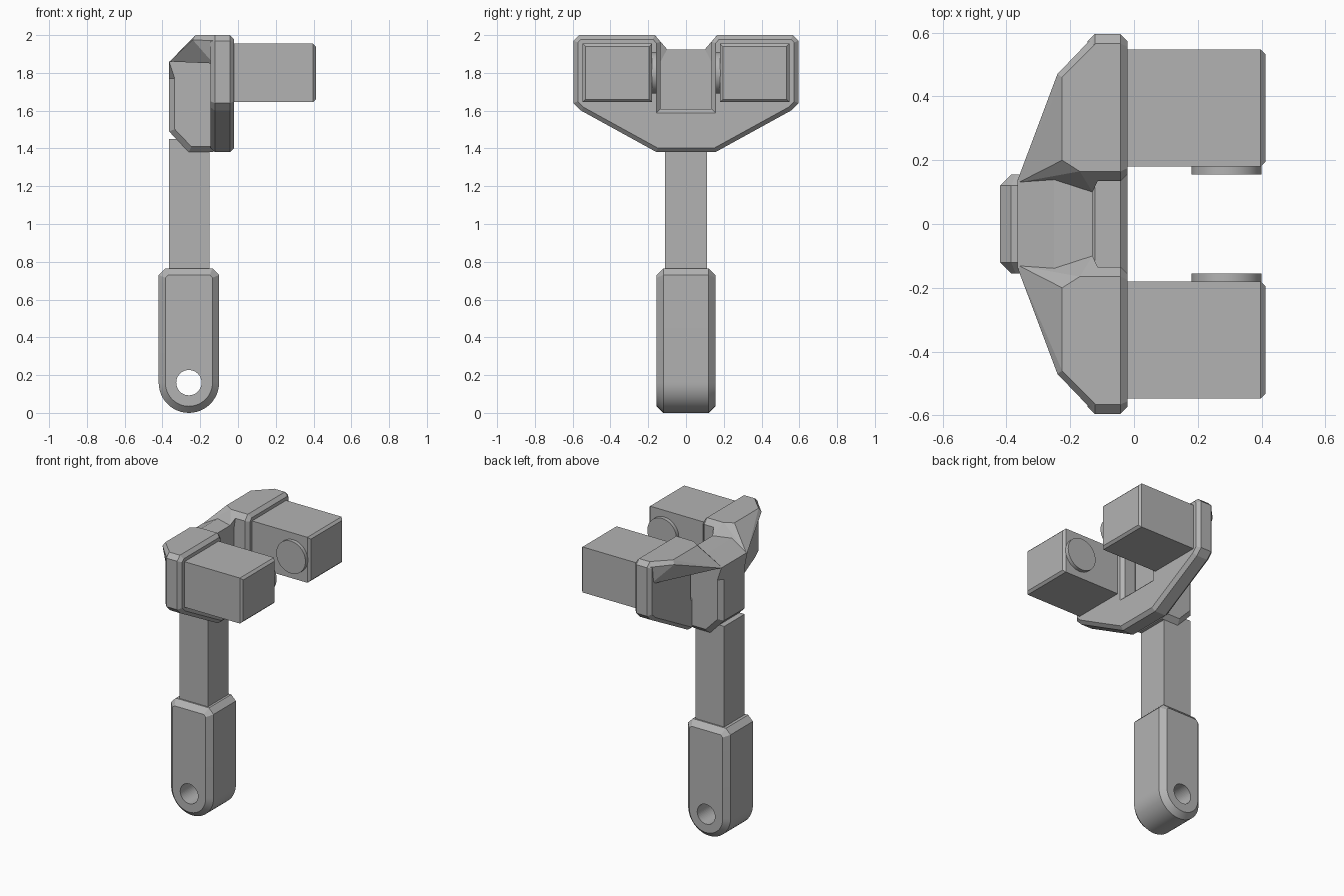
import bpy, bmesh, math
from mathutils import Matrix, Vector

cube = bpy.data.objects.get("Cube")
if cube:
    bpy.data.objects.remove(cube, do_unlink=True)

GREY = (0.45, 0.45, 0.45, 1)
grey = bpy.data.materials.new("plain grey")
grey.use_nodes = True
grey.diffuse_color = GREY
grey.node_tree.nodes["Principled BSDF"].inputs["Base Color"].default_value = GREY


def finish(name, bm, smooth=False):
    bmesh.ops.recalc_face_normals(bm, faces=bm.faces)
    mesh = bpy.data.meshes.new(name)
    bm.to_mesh(mesh)
    bm.free()
    mesh.materials.append(grey)
    ob = bpy.data.objects.new(name, mesh)
    bpy.context.collection.objects.link(ob)
    if smooth:
        bpy.ops.object.select_all(action='DESELECT')
        ob.select_set(True)
        bpy.context.view_layer.objects.active = ob
        bpy.ops.object.shade_smooth_by_angle(angle=math.radians(30))
    return ob


def chamfer(bm, width, rule):
    edges = [e for e in bm.edges if rule(e.verts[0].co, e.verts[1].co)]
    bmesh.ops.bevel(bm, geom=edges, offset=width, segments=1, affect='EDGES')


def extrude(points, axis, low, high):
    """Extrude a profile along x (points are y, z) or y (points are x, z)."""
    bm = bmesh.new()
    place = (lambda a, b: (low, a, b)) if axis == 0 else (lambda a, b: (a, low, b))
    face = bm.faces.new([bm.verts.new(place(a, b)) for a, b in points])
    new = bmesh.ops.extrude_face_region(bm, geom=[face])["geom"]
    shift = Vector((0, 0, 0))
    shift[axis] = high - low
    bmesh.ops.translate(bm, vec=shift, verts=[v for v in new if isinstance(v, bmesh.types.BMVert)])
    return bm


def box(x, y, z):
    return extrude([(x[0], z[0]), (x[1], z[0]), (x[1], z[1]), (x[0], z[1])], 1, *y)


def drum(name, radius, depth, centre, smooth=True):
    bm = bmesh.new()
    bmesh.ops.create_cone(bm, cap_ends=True, segments=48, radius1=radius, radius2=radius, depth=depth,
                          matrix=Matrix.Translation(centre) @ Matrix.Rotation(math.pi / 2, 4, 'X'))
    return finish(name, bm, smooth)


# Grip with a rounded lower end, chamfered rims and a hanging hole
R, CX = 0.16, -0.26
arc = [(CX + R * math.cos(t), R + R * math.sin(t))
       for t in (math.pi + math.pi * i / 24 for i in range(25))]
bm = extrude(arc + [(CX + R, 0.73), (CX + 0.125, 0.765), (CX - 0.125, 0.765), (CX - R, 0.73)],
             1, -0.155, 0.155)
chamfer(bm, 0.035, lambda a, b: abs(a.y - b.y) < 0.001)
grip = finish("grip", bm, True)
cutter = drum("hole_cutter", 0.067, 0.6, (CX, 0, 0.16), False)
cutter.hide_render = True
cut = grip.modifiers.new("hole", 'BOOLEAN')
cut.operation, cut.solver, cut.object = 'DIFFERENCE', 'EXACT', cutter
bpy.context.view_layer.objects.active = grip
bpy.ops.object.modifier_apply(modifier=cut.name)
bpy.data.objects.remove(cutter, do_unlink=True)

# Square shaft
finish("shaft", box((-0.365, -0.15), (-0.11, 0.11), (0.7, 1.45)))

# Cross plate with a slot in the top, chamfered front and back
half = [(0.155, 1.38), (0.555, 1.6), (0.595, 1.64), (0.595, 1.97), (0.565, 2.0),
        (0.165, 2.0), (0.135, 1.965), (0.135, 1.61)]
bm = extrude(half + [(-y, z) for y, z in reversed(half)], 0, -0.145, -0.02)
chamfer(bm, 0.022, lambda a, b: abs(a.x - b.x) < 0.001)
finish("cross_plate", bm)

# Spine behind the plate, chamfered along its lower back rim
bm = extrude([(-0.13, 1.38), (-0.26, 1.38), (-0.365, 1.49), (-0.365, 1.77),
              (-0.365, 1.86), (-0.25, 1.925), (-0.13, 1.925)], 1, -0.14, 0.14)
chamfer(bm, 0.03, lambda a, b: abs(a.y - b.y) < 0.001 and max(a.z, b.z) < 1.8)
finish("spine", bm)

# Flared hoods, jaw blocks and contact discs on both sides
hood = [(-0.12, 0.565, 2), (-0.225, 0.46, 2), (-0.225, 0.2, 2), (-0.17, 0.165, 2), (-0.1, 0.165, 2),
        (-0.12, 0.595, 1.97), (-0.24, 0.47, 1.975), (-0.24, 0.26, 1.975),
        (-0.13, 0.57, 1.85), (-0.13, 0.14, 1.85), (-0.362, 0.145, 1.86),
        (-0.362, 0.13, 1.86), (-0.13, 0.1, 1.925)]
for side, s in (("left", 1), ("right", -1)):
    bm = bmesh.new()
    for x, y, z in hood:
        bm.verts.new((x, s * y, z))
    bmesh.ops.convex_hull(bm, input=bm.verts)
    bmesh.ops.dissolve_limit(bm, angle_limit=0.02, verts=bm.verts, edges=bm.edges)
    finish(side + "_hood", bm)

    bm = box((-0.06, 0.412), sorted((s * 0.18, s * 0.547)), (1.645, 1.955))
    chamfer(bm, 0.015, lambda a, b: min(a.x, b.x) > 0.4)
    finish(side + "_jaw_block", bm)
    drum(side + "_contact_disc", 0.11, 0.05, (0.29, s * 0.18, 1.8))
